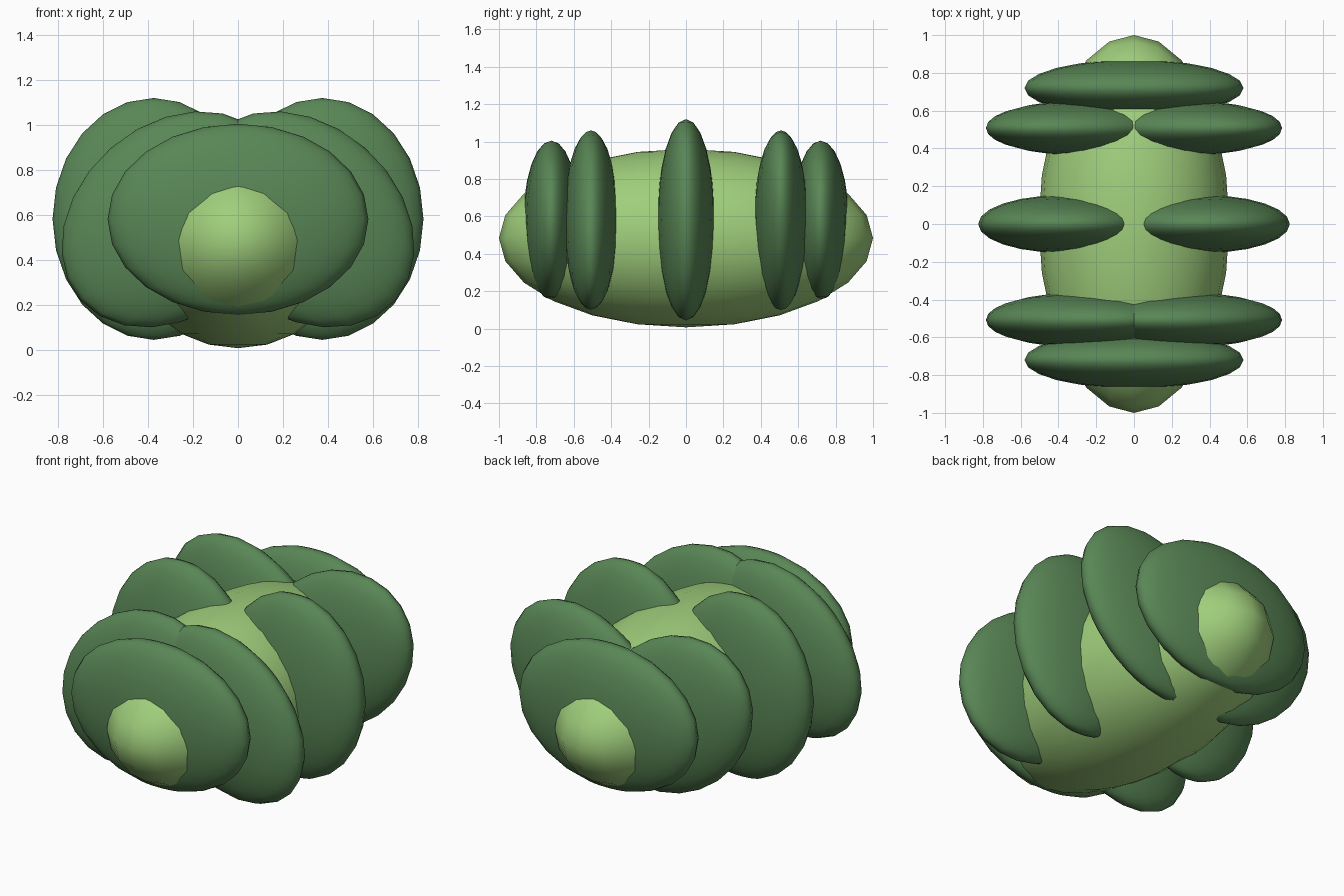
import bpy
import math

if "Cube" in bpy.data.objects:
    bpy.data.objects.remove(bpy.data.objects["Cube"])


def material(name, rgb):
    m = bpy.data.materials.new(name)
    m.diffuse_color = (*rgb, 1)
    m.use_nodes = True
    m.node_tree.nodes["Principled BSDF"].inputs["Base Color"].default_value = m.diffuse_color
    return m


LIGHT = material("light green", (0.35, 0.62, 0.20))
DARK = material("dark green", (0.100, 0.240, 0.092))


def ellipsoid(name, loc, radii, mat, tilt=0.0):
    """Smooth stretched ball, tilted about the front-back axis."""
    bpy.ops.mesh.primitive_uv_sphere_add(segments=24, ring_count=12, radius=1, location=loc)
    ob = bpy.context.object
    ob.name = name
    ob.scale = radii
    ob.rotation_euler = (0, math.radians(tilt), 0)
    ob.data.materials.append(mat)
    bpy.ops.object.shade_smooth()
    return ob


# Long central body
ellipsoid("body", (0, 0, 0.484), (0.505, 1.0, 0.477), LIGHT)

# Wide single leaf at each end
for end, y in (("front", -0.72), ("back", 0.72)):
    ellipsoid(end + "_end_leaf", (0, y, 0.58), (0.58, 0.15, 0.425), DARK)

for side, s in (("left", -1), ("right", 1)):
    # Upright leaves at the middle
    ellipsoid(side + "_middle_leaf", (s * 0.375, 0, 0.582), (0.45, 0.153, 0.538), DARK)
    # Tilted leaves: the front pair leans in at the top, the back pair leans out
    for end, e in (("front", -1), ("back", 1)):
        ellipsoid(f"{side}_{end}_leaf", (s * 0.287, e * 0.508, 0.58),
                  (0.548, 0.144, 0.423), DARK, tilt=-41 * s * e)
